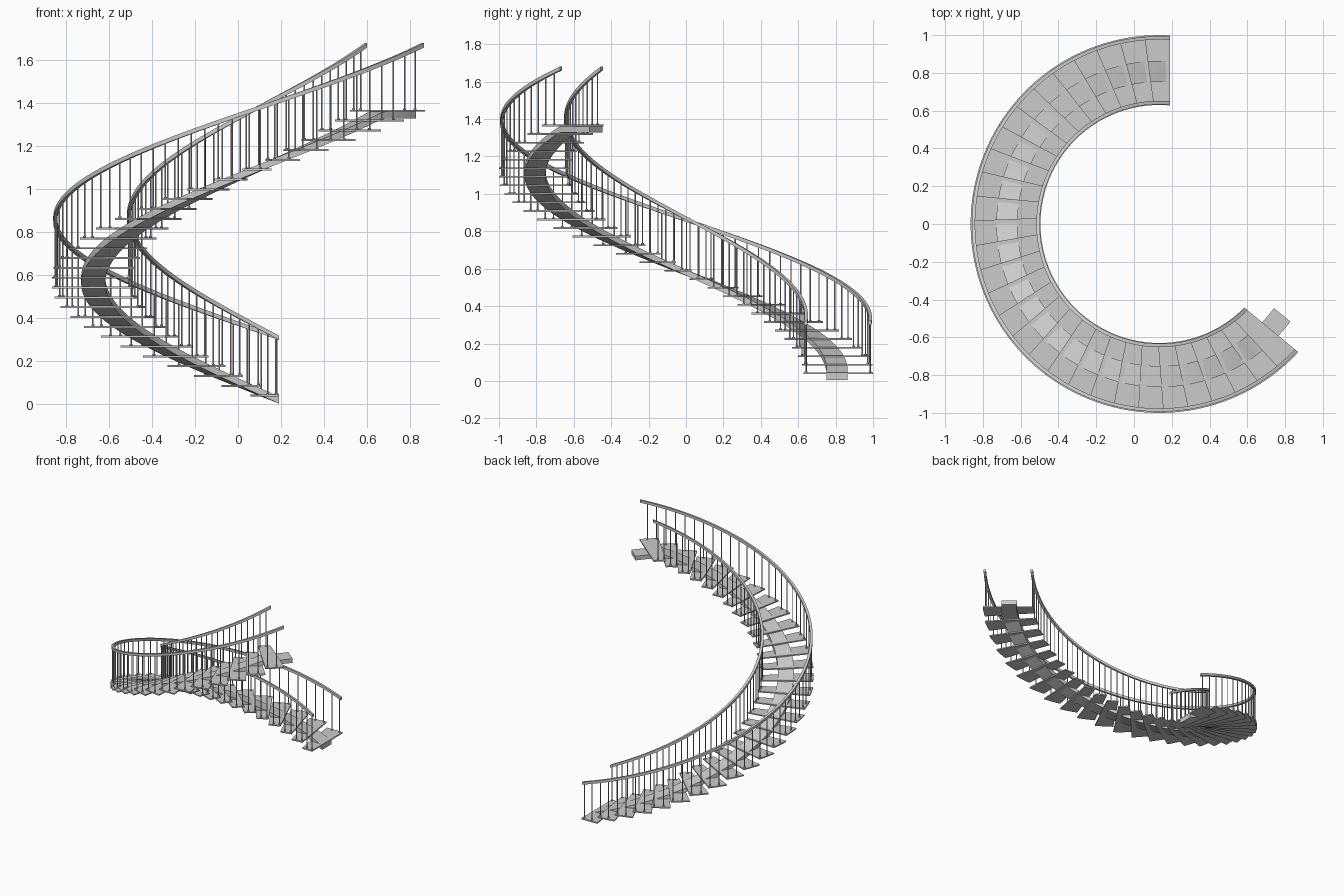
import bpy, bmesh
from math import radians, cos, sin, sqrt, pi
from mathutils import Vector, Matrix

if "Cube" in bpy.data.objects:
    bpy.data.objects.remove(bpy.data.objects["Cube"])

CX = 0.135            # centre of the spiral
R_IN, R_OUT = 0.63, 1.0
STEPS = 30
SWEEP = radians(230.5)
RISE = 1.37 / STEPS
NOSE = -0.056         # tread edges run parallel to a radius, shifted by this


def point(t, r, z, off=NOSE):
    a = pi / 2 + SWEEP * t
    d = sqrt(r * r - off * off)
    return Vector((CX + d * cos(a) - off * sin(a), d * sin(a) + off * cos(a), z))


def finish(bm, name, smooth=False):
    bmesh.ops.recalc_face_normals(bm, faces=bm.faces)
    me = bpy.data.meshes.new(name)
    bm.to_mesh(me)
    bm.free()
    ob = bpy.data.objects.new(name, me)
    bpy.context.collection.objects.link(ob)
    if smooth:
        bpy.ops.object.select_all(action='DESELECT')
        bpy.context.view_layer.objects.active = ob
        ob.select_set(True)
        bpy.ops.object.shade_smooth_by_angle(angle=radians(30))
    return ob


def sweep(bm, sections):
    # Join four-point cross-sections into a closed solid
    rings = [[bm.verts.new(p) for p in s] for s in sections]
    for a, b in zip(rings, rings[1:]):
        for k in range(4):
            bm.faces.new((a[k], a[(k + 1) % 4], b[(k + 1) % 4], b[k]))
    bm.faces.new(rings[0])
    bm.faces.new(rings[-1])


def section(t, r0, r1, z0, z1, off=NOSE):
    return [point(t, r0, z0, off), point(t, r1, z0, off),
            point(t, r1, z1, off), point(t, r0, z1, off)]


# Treads: thin wedges, each starting where the one below ends
bm = bmesh.new()
for i in range(STEPS):
    z = RISE * (i + 1)
    sweep(bm, [section((i + k / 4) / STEPS, R_IN, R_OUT, z - 0.009, z)
               for k in range(5)])
finish(bm, "treads")

# Central stringer: flat at the foot and under the top tread
bm = bmesh.new()
secs = []
for k in range(121):
    t = k / 120
    off = NOSE + 0.098 * t
    along = t + (off - NOSE) / 0.81 / SWEEP
    top = min(1.361, 0.036 + 1.371 * along)
    secs.append(section(t, 0.752, 0.864, max(0, top - 0.032), top, off))
sweep(bm, secs)
finish(bm, "stringer", True)


def rail_z(t):
    return 0.31 + 1.36 * t


# Handrails and balusters on both sides
for side, r in (("inner", 0.643), ("outer", 0.985)):
    bm = bmesh.new()
    sweep(bm, [section(k / 120, r - 0.009, r + 0.009,
                       rail_z(k / 120) - 0.01, rail_z(k / 120) + 0.01)
               for k in range(121)])
    finish(bm, side + "_handrail", True)

    bm = bmesh.new()
    for i in range(STEPS):
        for f in (0.12, 0.62):
            t = (i + f) / STEPS
            z0, z1 = RISE * (i + 1), rail_z(t)
            for rad, h in ((0.0035, z1 - z0), (0.007, 0.006)):
                bmesh.ops.create_cone(
                    bm, cap_ends=True, segments=8, radius1=rad, radius2=rad,
                    depth=h, matrix=Matrix.Translation(point(t, r, z0 + h / 2)))
    finish(bm, side + "_balusters", True)
